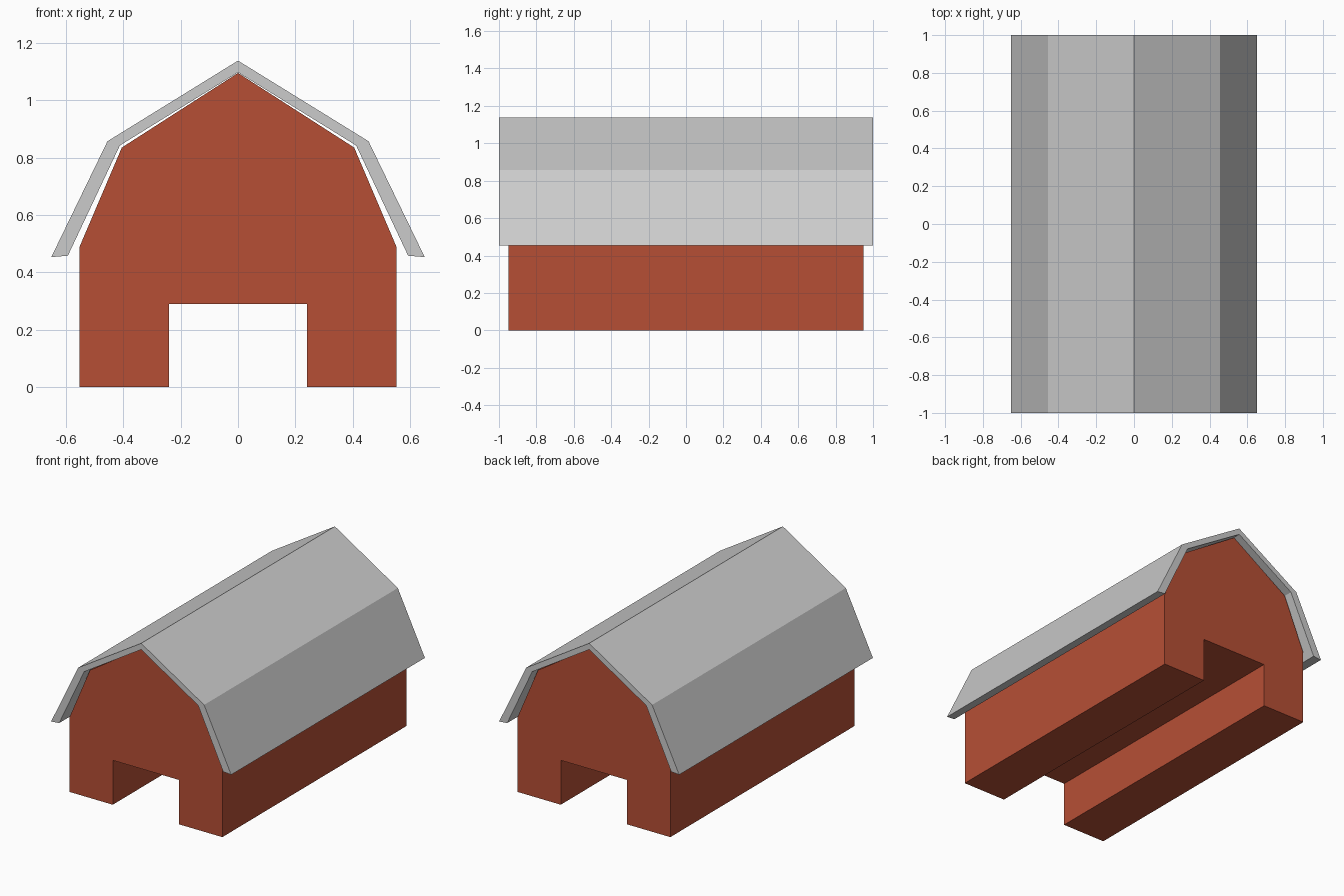
import bpy, bmesh

if "Cube" in bpy.data.objects:
    bpy.data.objects.remove(bpy.data.objects["Cube"])


def extrude_profile(name, half, half_length):
    """Mirror a half profile (x, z) across x = 0 and extrude it along y."""
    pts = half + [(-x, z) for x, z in reversed(half) if x > 0]
    bm = bmesh.new()
    face = bm.faces.new([bm.verts.new((x, -half_length, z)) for x, z in pts])
    new = bmesh.ops.extrude_face_region(bm, geom=[face])["geom"]
    verts = [g for g in new if isinstance(g, bmesh.types.BMVert)]
    bmesh.ops.translate(bm, verts=verts, vec=(0, 2 * half_length, 0))
    bmesh.ops.recalc_face_normals(bm, faces=bm.faces)
    mesh = bpy.data.meshes.new(name)
    bm.to_mesh(mesh)
    bm.free()
    obj = bpy.data.objects.new(name, mesh)
    bpy.context.collection.objects.link(obj)
    return obj


# Barn body: gambrel outline with a passage running right through
body = extrude_profile("barn_body", [
    (0, 1.095), (0.405, 0.835), (0.552, 0.49), (0.552, 0),
    (0.24, 0), (0.24, 0.29)], 0.95)
red = bpy.data.materials.new("barn_red")
red.diffuse_color = (0.47, 0.078, 0.036, 1)
red.use_nodes = True
red.node_tree.nodes["Principled BSDF"].inputs["Base Color"].default_value = red.diffuse_color
body.data.materials.append(red)

# Roof: thick folded shell overhanging the body on all sides
outer = [(0, 1.138), (0.455, 0.857), (0.651, 0.453)]
inner = [(0.593, 0.458), (0.412, 0.842), (0, 1.097)]
# One closed outline: right outer, right inner, then the mirrored left side
bm = bmesh.new()
for side in (1, -1):
    for i in range(2):
        quad = [outer[i], outer[i + 1], inner[1 - i], inner[2 - i]]
        rings = [[bm.verts.new((side * x, y, z)) for x, z in quad] for y in (-1, 1)]
        for ring in rings:
            bm.faces.new(ring)
        # Top, underside, and the eave edge on the lower panel
        for a, b in [(0, 1), (2, 3)] + ([(1, 2)] if i == 1 else []):
            bm.faces.new((rings[0][a], rings[0][b], rings[1][b], rings[1][a]))
bmesh.ops.remove_doubles(bm, verts=bm.verts, dist=1e-4)
# Merge the panel ends into one clean outline
ends = [f for f in bm.faces if abs(f.normal.y) > 0.9 or
        len({round(v.co.y, 3) for v in f.verts}) == 1]
bmesh.ops.recalc_face_normals(bm, faces=bm.faces)
bmesh.ops.dissolve_faces(bm, faces=ends)
bmesh.ops.recalc_face_normals(bm, faces=bm.faces)
mesh = bpy.data.meshes.new("roof")
bm.to_mesh(mesh)
bm.free()
roof = bpy.data.objects.new("roof", mesh)
bpy.context.collection.objects.link(roof)
